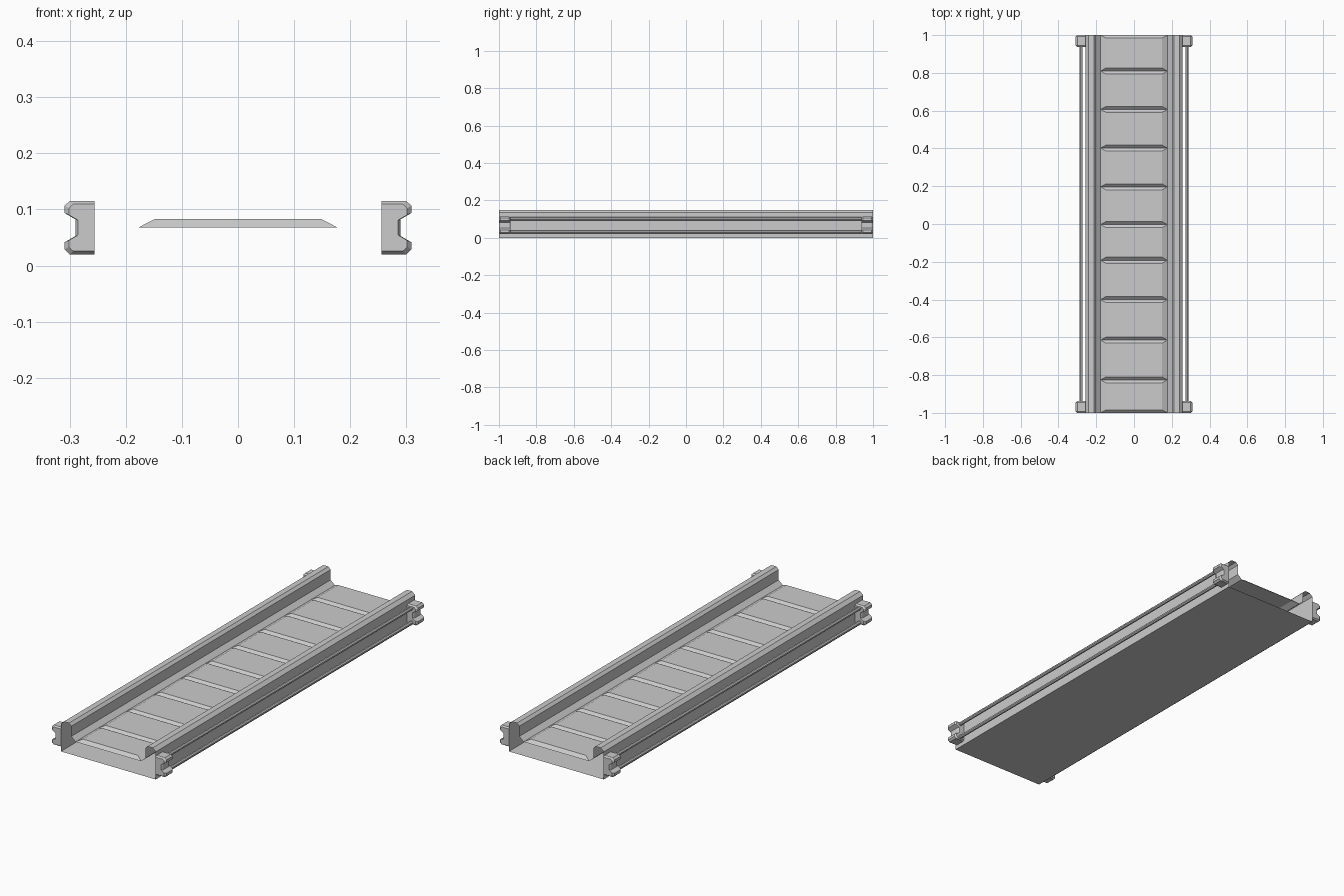
import bpy, bmesh, math

if "Cube" in bpy.data.objects:
    bpy.data.objects.remove(bpy.data.objects["Cube"])


def make_object(name, bm):
    bmesh.ops.recalc_face_normals(bm, faces=bm.faces)
    mesh = bpy.data.meshes.new(name)
    bm.to_mesh(mesh)
    bm.free()
    ob = bpy.data.objects.new(name, mesh)
    bpy.context.collection.objects.link(ob)
    return ob


def loft(bm, sections, closed=True, caps=False):
    # each section is (y, [(x, z), ...])
    rings = [[bm.verts.new((x, y, z)) for x, z in pts] for y, pts in sections]
    n = len(rings[0])
    for a, b in zip(rings, rings[1:]):
        for i in range(n if closed else n - 1):
            j = (i + 1) % n
            bm.faces.new((a[i], a[j], b[j], b[i]))
    if caps:
        bm.faces.new(rings[0])
        bm.faces.new(rings[-1])


# open-ended tray shell: side rails and flat underside, one extruded profile
right = [(0.177, 0.068), (0.20, 0.088), (0.20, 0.138), (0.212, 0.15),
         (0.24, 0.15), (0.256, 0.135), (0.256, 0.0)]
profile = right + [(-x, z) for x, z in reversed(right)]
bm = bmesh.new()
loft(bm, [(-1, profile), (1, profile)], closed=False)
shell = make_object("tray_shell", bm)

# deck panels with bevelled edges that meet in V grooves
grooves = [-1, -0.825, -0.615, -0.4, -0.192, -0.003, 0.197, 0.402, 0.607, 0.81, 1]
bm = bmesh.new()
for y0, y1 in zip(grooves, grooves[1:]):
    low = [bm.verts.new((sx * 0.177, y, 0.068))
           for sx, y in ((-1, y0), (1, y0), (1, y1), (-1, y1))]
    a, b = y0 + 0.016, y1 - 0.016
    high = [bm.verts.new((sx * 0.148, y, 0.083))
            for sx, y in ((-1, a), (1, a), (1, b), (-1, b))]
    for i in range(4):
        j = (i + 1) % 4
        bm.faces.new((low[i], low[j], high[j], high[i]))
    bm.faces.new(high)
bmesh.ops.remove_doubles(bm, verts=bm.verts, dist=1e-5)
make_object("deck_panels", bm)

# notched end brackets with chamfered faces
half = [(0.256, 0.0475), (0.300, 0.0475), (0.309, 0.039), (0.309, 0.026), (0.290, 0.015)]
outline = [(x, 0.0675 + z) for x, z in half] + [(x, 0.0675 - z) for x, z in reversed(half)]
small = [(0.256 + (x - 0.256) * 0.86, 0.0675 + (z - 0.0675) * 0.88) for x, z in outline]
for sx, side in ((1, "right"), (-1, "left")):
    for cy, end in ((-0.969, "front"), (0.969, "back")):
        sec = [(cy - 0.031, small), (cy - 0.023, outline),
               (cy + 0.023, outline), (cy + 0.031, small)]
        bm = bmesh.new()
        loft(bm, [(y, [(sx * x, z) for x, z in p]) for y, p in sec], caps=True)
        make_object(f"bracket_{side}_{end}", bm)

    # pair of thin rods running between the brackets
    for cz, level in ((0.102, "upper"), (0.032, "lower")):
        ring = [(sx * 0.28 + 0.009 * math.cos(math.tau * (k + 0.5) / 8),
                 cz + 0.009 * math.sin(math.tau * (k + 0.5) / 8)) for k in range(8)]
        bm = bmesh.new()
        loft(bm, [(-0.95, ring), (0.95, ring)], caps=True)
        make_object(f"rod_{side}_{level}", bm)
